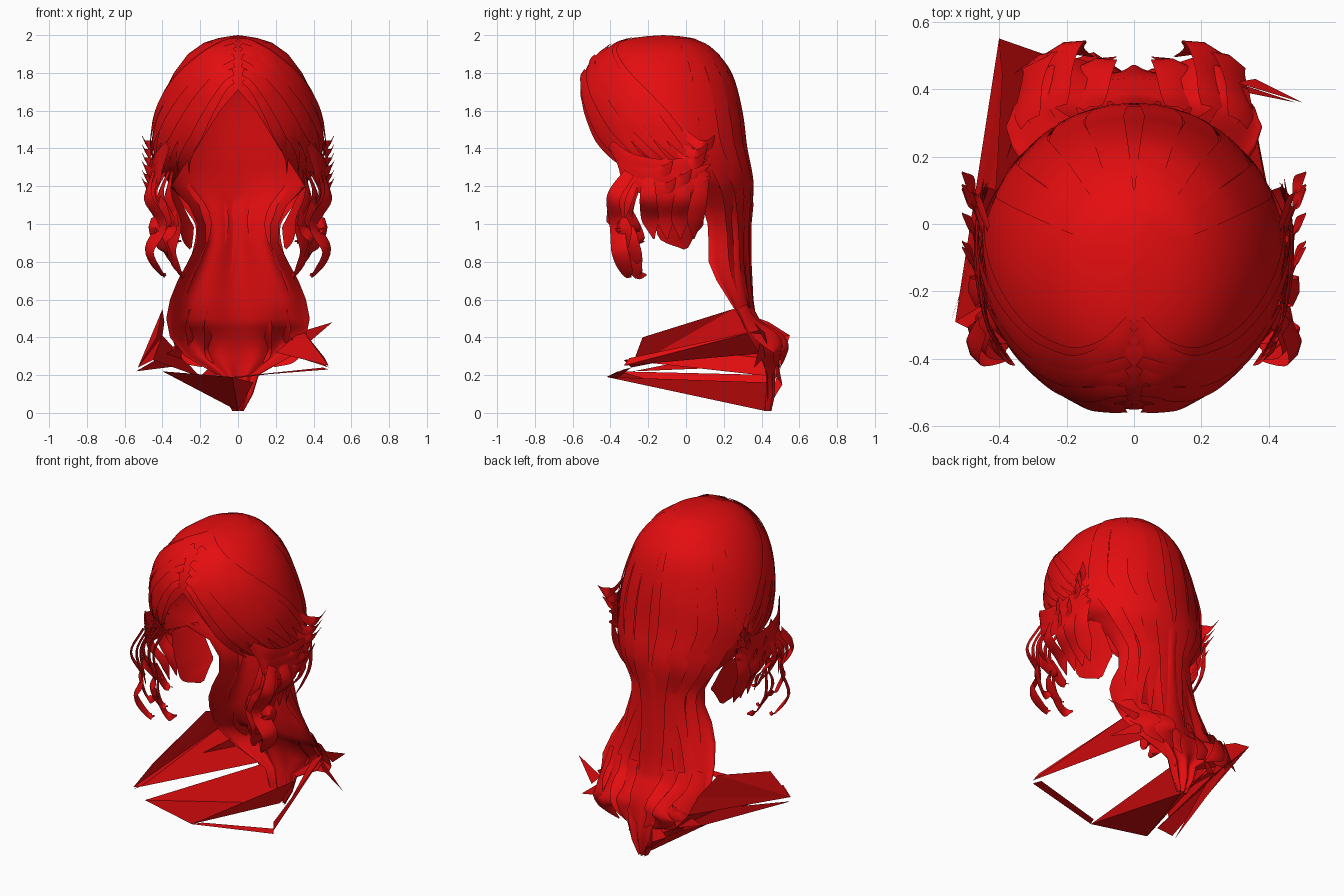
import bpy, math, random
from mathutils import Vector

random.seed(4)
cube = bpy.data.objects.get("Cube")
if cube:
    bpy.data.objects.remove(cube)

red = bpy.data.materials.new("hair_red")
red.use_nodes = True
color = (0.78, 0.004, 0.005, 1)
red.diffuse_color = color
bsdf = next(n for n in red.node_tree.nodes if n.type == 'BSDF_PRINCIPLED')
bsdf.inputs["Base Color"].default_value = color
bsdf.inputs["Roughness"].default_value = 0.6


def make(name, verts, faces, smooth=True):
    mesh = bpy.data.meshes.new(name)
    mesh.from_pydata([tuple(v) for v in verts], [], faces)
    mesh.materials.append(red)
    mesh.update()
    ob = bpy.data.objects.new(name, mesh)
    bpy.context.collection.objects.link(ob)
    for p in mesh.polygons:
        p.use_smooth = smooth


def grid_faces(rows, cols):
    return [(r * cols + c, (r + 1) * cols + c, (r + 1) * cols + c + 1, r * cols + c + 1)
            for r in range(rows - 1) for c in range(cols - 1)]


# Hair profile: height, half width, front y, back y, face opening angle
LEVELS = [
    (1.995, .04, -.2, -.04, 0), (1.985, .1, -.28, .03, 0), (1.96, .18, -.37, .09, 0),
    (1.9, .265, -.47, .175, 0), (1.8, .34, -.535, .235, 0), (1.71, .385, -.55, .27, 0),
    (1.6, .42, -.545, .29, 13), (1.5, .44, -.525, .305, 21), (1.4, .45, -.485, .315, 29),
    (1.3, .435, -.40, .33, 42), (1.2, .36, -.24, .35, 78), (1.1, .26, -.18, .345, 88),
    (1.0, .215, -.13, .335, 90), (.9, .215, -.12, .335, 90), (.8, .265, -.12, .335, 90),
    (.7, .32, -.04, .34, 90), (.6, .36, .08, .345, 90), (.5, .38, .19, .36, 90),
    (.45, .37, .22, .375, 90), (.4, .36, .23, .42, 90), (.3, .28, .32, .44, 90),
    (.2, .11, .38, .46, 90), (.1, .08, .38, .46, 90), (.01, .03, .4, .44, 90)]


def level(z):
    for hi, lo in zip(LEVELS, LEVELS[1:]):
        if z >= lo[0]:
            t = (hi[0] - z) / (hi[0] - lo[0])
            return [a + (b - a) * t for a, b in zip(hi, lo)]


def surface(z, deg, lift=0):
    """Point on the hair body; the angle starts at the front centre."""
    z, hw, yf, yb, _ = level(z)
    a = math.radians(deg)
    y = (yf + yb) / 2 - ((yb - yf) / 2 + lift) * math.cos(a)
    lobe = .1 * max(0, 1 - abs(z - .35) / .13)
    y += lobe * math.sin(2 * a) ** 2
    if z < 1.2:                                    # folds in the hanging hair
        y += .012 * math.cos(8 * a)
    return Vector(((hw + lift) * math.sin(a), y, z))


# Main shell: scalp cap flowing into the hanging back hair
COLS = 61
verts = [Vector((0, -.12, 2.0))] * COLS
for lv in LEVELS:
    for c in range(COLS):
        verts.append(surface(lv[0], lv[4] + (360 - 2 * lv[4]) * c / (COLS - 1)))
make("hair_shell", verts, grid_faces(len(LEVELS) + 1, COLS))


def spline(pts, steps=5):
    pts = [Vector(p) for p in pts]
    p = [pts[0] * 2 - pts[1]] + pts + [pts[-1] * 2 - pts[-2]]
    out = []
    for i in range(1, len(p) - 2):
        for s in range(steps):
            t = s / steps
            out.append(.5 * (2 * p[i] + (p[i + 1] - p[i - 1]) * t
                       + (2 * p[i - 1] - 5 * p[i] + 4 * p[i + 1] - p[i + 2]) * t * t
                       + (3 * p[i] - p[i - 1] - 3 * p[i + 1] + p[i + 2]) * t ** 3))
    return out + [pts[-1]]


def ribbon(name, pts, width, bulge=.12, base=.35):
    """Mirrored pair of tapered, slightly arched locks facing away from the head axis."""
    path = spline(pts)
    n = len(path)
    for side, label in ((1, "_left"), (-1, "_right")):
        vs = []
        for i, p in enumerate(path):
            tan = (path[min(i + 1, n - 1)] - path[max(i - 1, 0)]).normalized()
            out = p - Vector((0, -.1, min(p.z, 1.5)))
            out = (out - tan * out.dot(tan)).normalized()
            across = tan.cross(out)
            t = i / (n - 1)
            w = width * (base + (1 - base) * math.sin(math.pi * min(1, t * .7 + .1)))
            w *= min(1, (1 - t) * 3 + .12)
            for k in (-.5, 0, .5):
                v = p + across * w * k + out * (w * bulge if k == 0 else 0)
                vs.append(Vector((v.x * side, v.y, v.z)))
        faces = grid_faces(n, 3)
        make(name + label, vs, faces if side > 0 else [f[::-1] for f in faces])


def jit(amount):
    return random.uniform(-amount, amount)


# Locks sweeping from the parting over the cap, alternating in height
for i in range(9):
    top, end = 1.76 + .225 * math.sin(i / 8 * math.pi / 2), 38 + i * 10
    pts = []
    for k in range(10):
        t = k / 9
        pts.append(surface(top + (1.27 - top) * t ** 1.5, 4 + (end - 4) * t ** .8,
                           .008 + .008 * (i % 2)))
    ribbon("swept_lock", pts, .085, bulge=.06, base=.25)

# Flat locks radiating from the crown down the back
for i in range(4):
    pts = [surface(z, 124 + i * 15, .005) for z in (1.98, 1.93, 1.8, 1.6, 1.4, 1.2, 1.0, .75, .5)]
    ribbon("back_lock", pts, .12, bulge=.04, base=.2)

# Fringe ends tucked back around the cheeks
for i in range(6):
    z, j = 1.42 - i * .022, jit(.02)
    ribbon("cheek_lock", [(.37 + i * .008, -.40 + i * .015, z), (.43, -.3, z - .08),
                          (.465 + j, -.15, z - .12), (.46, .02 + j, z - .11),
                          (.45 + j, .14 + j * 2, z - .06)], .09)

# Small flicks standing out at the sides
for i in range(6):
    y, z = jit(.16) - .05, 1.44 - i * .045
    ribbon("side_flick", [(.43, y - .1, z + .05), (.46, y - .02, z - .02),
                          (.48, y + .03, z - .02), (.51, y + .07, z + .03)], .06)

# Ragged curls hanging in front of the shoulders
for i in range(6):
    x, y = .45 - i * .02, -.36 + i * .016
    low = .74 + (i * 2 % 5) * .06
    ribbon("front_curl", [(x, y + .06, 1.27), (x + .04 + jit(.02), y + jit(.03), 1.14),
                          (x - .03 + jit(.03), y - .03 + jit(.03), 1.0),
                          (x + jit(.03), y - .01 + jit(.03), low + .12),
                          (x - .04, y + .03 + jit(.03), low),
                          (x - .07, y + .07, low - .01)], .1, base=.5)
for i in range(4):
    ribbon("hanging_curl", [(.44, -.2 + i * .1, 1.28), (.46 + jit(.02), -.2 + i * .09, 1.14),
                            (.40 + jit(.03), -.19 + i * .08, 1.03), (.36, -.17 + i * .07, .92)], .1)

# Rounded locks tucked beside the neck
ribbon("neck_lock", [(.36, -.02, 1.2), (.32, -.03, 1.1), (.27, -.03, .97),
                     (.25, 0, .87)], .26, bulge=.1, base=.7)

# Ragged tips at the bottom of the back hair
for i in range(3):
    a, j = 160 - i * 18, jit(.02)
    ribbon("tail_tip", [surface(.55 + j, a, .004), surface(.45, a, .008), surface(.36, a, .012),
                        surface(.3, a, .03), surface(.23 + j, a + 4, .05)], .13)

# Long flat shards reaching forward above the chest
upper = [(-.53, -.29, .24), (-.45, -.33, .28), (-.43, -.23, .40), (-.40, .25, .55),
         (-.39, .44, .48), (-.40, .55, .41), (-.2, .48, .19)]
make("upper_shard", upper,
     [(0, 2, 3), (0, 3, 4), (0, 4, 5), (0, 5, 1), (1, 5, 6)], False)
make("left_shard", [(.48, -.33, .25), (.34, .40, .44), (.2, .45, .32), (.46, -.30, .29)],
     [(0, 1, 3), (0, 2, 1)], False)
make("collar_shard", [(-.40, -.36, .22), (-.03, -.42, .19), (.08, .46, .16),
                      (0, .42, .01), (-.15, .48, .2)],
     [(0, 1, 3), (0, 3, 4), (1, 2, 3)], False)
make("collar_strip", [(-.03, -.42, .19), (.48, -.33, .23), (.45, -.29, .24), (0, -.36, .185)],
     [(0, 1, 2, 3)], False)
make("link_shard", [(-.2, .48, .19), (-.12, .51, .15), (0, .43, .02), (-.1, .48, .3)],
     [(0, 1, 3), (0, 2, 1)], False)

# Loose spikes at the ends
spikes = [((.3, .42, .42), (.36, .43, .36), (.5, .36, .48)),
          ((-.3, .42, .36), (-.3, .46, .25), (-.54, -.28, .22)),
          ((-.25, .5, .42), (-.28, .5, .28), (-.41, .42, .3)),
          ((.28, .4, .4), (.3, .42, .3), (.48, .36, .24))]
for s in spikes:
    make("loose_spike", s, [(0, 1, 2)], False)
